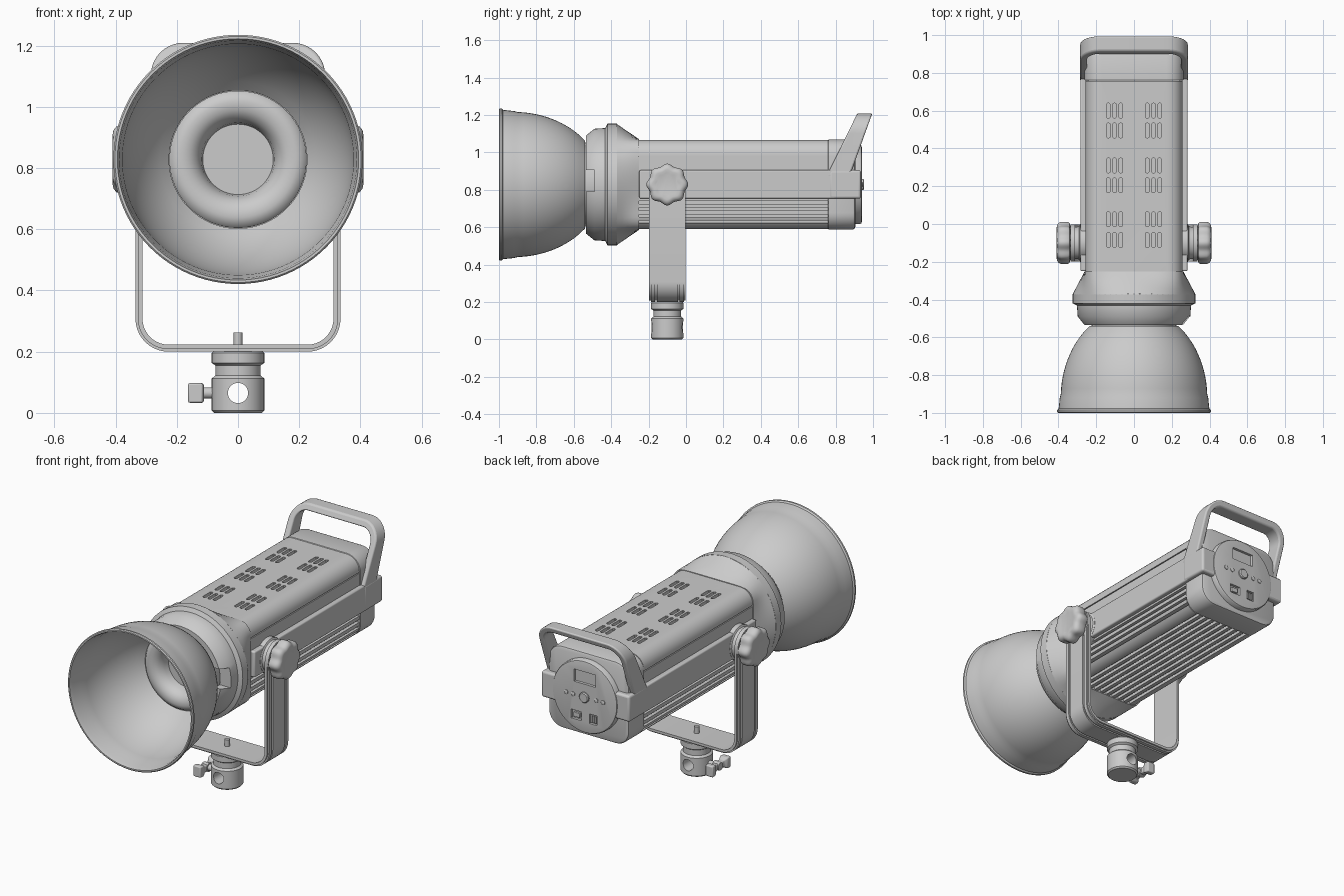
import bpy, bmesh
from math import sin, cos, pi, radians, sqrt

if "Cube" in bpy.data.objects:
    bpy.data.objects.remove(bpy.data.objects["Cube"])

CZ = 0.828   # height of the lamp axis
PY = -0.1    # pivot position along y


def add_loft(bm, rings, loop=False):
    vs = [[bm.verts.new(p) for p in r] for r in rings]
    n = len(rings[0])
    for i in range(len(vs) if loop else len(vs) - 1):
        a, b = vs[i], vs[(i + 1) % len(vs)]
        for j in range(n):
            k = (j + 1) % n
            bm.faces.new((a[j], a[k], b[k], b[j]))
    if not loop:
        bm.faces.new(vs[0][::-1])
        bm.faces.new(vs[-1])


def finish(name, bm, angle=35, bevel=0):
    bmesh.ops.recalc_face_normals(bm, faces=bm.faces)
    me = bpy.data.meshes.new(name)
    bm.to_mesh(me)
    bm.free()
    ob = bpy.data.objects.new(name, me)
    bpy.context.collection.objects.link(ob)
    if bevel:
        m = ob.modifiers.new("bevel", 'BEVEL')
        m.width, m.segments, m.limit_method = bevel, 3, 'ANGLE'
    smooth(ob, angle)
    return ob


def activate(ob):
    bpy.ops.object.select_all(action='DESELECT')
    ob.select_set(True)
    bpy.context.view_layer.objects.active = ob


def smooth(ob, angle=35):
    activate(ob)
    bpy.ops.object.shade_smooth_by_angle(angle=radians(angle))


def loft(name, rings, loop=False, **kw):
    bm = bmesh.new()
    add_loft(bm, rings, loop)
    return finish(name, bm, **kw)


def lathe(name, prof, centre, axis, n=64, loop=False, lobes=0, amp=0):
    rings = []
    for a, r in prof:
        ring = []
        for i in range(n):
            t = 2 * pi * i / n
            q = r * (1 + amp * cos(lobes * t))
            u, v = q * cos(t), q * sin(t)
            p = {'X': (a, u, v), 'Y': (u, a, v), 'Z': (u, v, a)}[axis]
            ring.append(tuple(p[k] + centre[k] for k in range(3)))
        rings.append(ring)
    return loft(name, rings, loop)


def add_box(bm, x0, x1, y0, y1, z0, z1):
    add_loft(bm, [[(x0, y, z0), (x1, y, z0), (x1, y, z1), (x0, y, z1)] for y in (y0, y1)])


def box(name, *b, bevel=0):
    bm = bmesh.new()
    add_box(bm, *b)
    return finish(name, bm, bevel=bevel)


def cut(ob, bm):
    c = finish("cutter", bm)
    c.hide_render = True
    activate(ob)
    m = ob.modifiers.new("cut", 'BOOLEAN')
    m.operation, m.object, m.solver = 'DIFFERENCE', c, 'EXACT'
    bpy.ops.object.modifier_apply(modifier=m.name)
    bpy.data.objects.remove(c)
    smooth(ob)


def round_rect(hx, hz, r, y, n=8):
    pts = []
    for q, (sx, sz) in enumerate(((1, 1), (-1, 1), (-1, -1), (1, -1))):
        for i in range(n + 1):
            a = pi / 2 * (q + i / n)
            pts.append((sx * (hx - r) + r * cos(a), y, CZ + sz * (hz - r) + r * sin(a)))
    return pts


def u_path(hx, z0, z1, r, n=10):
    """Stations (x, z, normal x, normal z) along a U from z0 to z1 and back."""
    s = 1 if z1 > z0 else -1
    half = [(hx, z0, 1, 0)]
    for i in range(n + 1):
        a = pi / 2 * i / n
        half.append((hx - r + r * cos(a), z1 - s * r + s * r * sin(a), cos(a), s * sin(a)))
    return half + [(-x, z, -nx, nz) for x, z, nx, nz in reversed(half)]


# reflector bowl: elliptical shell with a rolled rim
curve = [(y, 0.388 * sqrt(1 - ((y + 0.92) / 0.478) ** 2))
         for y in (-0.9 + 0.03 * i for i in range(13))]
outer = [(-1, 0.402), (-0.995, 0.407), (-0.985, 0.407), (-0.978, 0.399), (-0.92, 0.393)] + curve
inner = [(y, r - 0.01) for y, r in reversed(curve)] + [(-0.92, 0.382), (-0.978, 0.388), (-1, 0.394)]
lathe("reflector", outer + inner, (0, 0, CZ), 'Y', 96, loop=True)

# light source ring and disc
lathe("light_source", [(-0.45, 0.22), (-0.54, 0.224), (-0.555, 0.212), (-0.562, 0.19), (-0.558, 0.16),
                       (-0.54, 0.135), (-0.51, 0.12), (-0.48, 0.115)], (0, 0, CZ), 'Y')

# mount collar with a side notch
collar = lathe("mount_collar", [(-0.535, 0.227), (-0.535, 0.262), (-0.49, 0.298), (-0.432, 0.302),
                                (-0.42, 0.325), (-0.37, 0.325), (-0.36, 0.3), (-0.36, 0.227)],
               (0, 0, CZ), 'Y', loop=True)
bm = bmesh.new()
add_box(bm, 0.2, 0.4, -0.6, -0.49, 0.79, 0.905)
cut(collar, bm)

# neck blending the round collar into the square body
rings = []
for k in range(5):
    f = k / 4
    ring = []
    for i in range(96):
        t = 2 * pi * i / 96
        sq = ((abs(cos(t)) / 0.262) ** 8 + (abs(sin(t)) / 0.243) ** 8) ** (-1 / 8)
        r = 0.325 * (1 - f) + min(sq, 0.325) * f
        ring.append((r * cos(t), -0.372 + 0.12 * f, CZ + r * sin(t)))
    rings.append(ring)
loft("neck", rings)

# body with top vents, side seams and lower cooling grooves
body = loft("body", [round_rect(0.257, 0.239, 0.08, y) for y in (-0.26, 0.758)])
bm = bmesh.new()
for s in (-1, 1):
    for z, w in ((0.978, 0.006), (0.733, 0.016), (0.696, 0.016), (0.661, 0.014), (0.629, 0.014)):
        d = 0.25 if w < 0.01 else 0.238 if z > 0.66 else 0.222
        add_box(bm, *sorted((s * d, s * 0.3)), -0.3, 0.8, z - w / 2, z + w / 2)
    for x in (0.07, 0.103, 0.136):
        for y in (0.6, 0.495, 0.31, 0.205, 0.025, -0.085):
            slot = [(s * x + 0.01 * cos(a), y + (0.03 if q else -0.03) + 0.01 * sin(a))
                    for q in (1, 0) for a in (pi * (1 - q) + pi * i / 5 for i in range(6))]
            add_loft(bm, [[(px, py, z) for px, py in slot] for z in (1.05, 1.1)])
for i in range(-4, 5):
    add_box(bm, i * 0.042 - 0.01, i * 0.042 + 0.01, -0.3, 0.8, 0.55, 0.606)
cut(body, bm)

# rear housing, cross bar and side rails
loft("rear_housing", [round_rect(0.262 - d, 0.241 - d, 0.09 - d, y)
                      for y, d in ((0.76, 0.003), (0.763, 0), (0.89, 0), (0.9, 0.004), (0.905, 0.014))])
box("rear_bar", -0.286, 0.286, 0.765, 0.935, 0.753, 0.905, bevel=0.012)
for s in (-1, 1):
    box("side_rail", *sorted((s * 0.24, s * 0.284)), -0.25, 0.8, 0.753, 0.905, bevel=0.008)

# control panel disc with recessed display and sockets
panel = lathe("control_panel", [(0.88, 0.212), (0.93, 0.212), (0.938, 0.207), (0.94, 0.2)], (0, 0, CZ), 'Y')
bm = bmesh.new()
for x, z, w, h in ((0, 0.94, 0.07, 0.036), (0.055, 0.71, 0.034, 0.026), (-0.055, 0.71, 0.024, 0.028)):
    add_box(bm, x - w, x + w, 0.925, 1, z - h, z + h)
cut(panel, bm)
box("power_socket", 0.035, 0.075, 0.92, 0.937, 0.695, 0.722, bevel=0.003)
for i in range(3):
    box("data_socket", -0.073 + i * 0.014, -0.064 + i * 0.014, 0.92, 0.938, 0.69, 0.73)
lathe("dial", [(0.93, 0.03), (0.948, 0.03), (0.953, 0.025)], (0, 0, CZ), 'Y', 32)
for x in (-0.12, -0.075, 0.075, 0.12):
    lathe("button", [(0.93, 0.013), (0.944, 0.013), (0.946, 0.01)], (x, 0, CZ), 'Y', 20)

# carry handle leaning backwards
rings = []
for x, z, nx, nz in u_path(0.248, 0.87, 1.172, 0.07):
    ring = []
    for d, back in ((0, 0), (0.037, 0), (0.037, 1), (0, 1)):
        px, pz = x + nx * d, z + nz * d
        y = 0.885 + (pz - 0.9) * 0.36 if back else 0.765 + (pz - 0.9) * 0.49
        ring.append((px, y, pz))
    rings.append(ring)
loft("carry_handle", rings, bevel=0.009)

# yoke bracket with raised ribs on the outside
sec = [(-0.098, 0), (-0.098, 0.015)]
for a, b in ((-0.088, -0.066), (-0.056, 0.056), (0.066, 0.088)):
    sec += [(a, 0.015), (a, 0.023), (b, 0.023), (b, 0.015)]
sec += [(0.098, 0.015), (0.098, 0)]
loft("yoke", [[(x + nx * d, PY + y, z + nz * d) for y, d in sec]
              for x, z, nx, nz in u_path(0.312, CZ, 0.223, 0.085)])

# pivots and lobed tightening knobs
for s in (-1, 1):
    lathe("yoke_end", [(s * 0.312, 0.098), (s * 0.335, 0.098)], (0, PY, CZ), 'X')
    lathe("pivot", [(s * a, r) for a, r in ((0.24, 0.1), (0.285, 0.1), (0.29, 0.09), (0.3, 0.085), (0.345, 0.085))],
          (0, PY, CZ), 'X')
    lathe("knob", [(s * a, r) for a, r in ((0.337, 0.085), (0.341, 0.1), (0.352, 0.106), (0.385, 0.106),
                                           (0.398, 0.101), (0.407, 0.09), (0.41, 0.075), (0.406, 0.06))],
          (0, PY, CZ), 'X', 96, lobes=8, amp=0.055)

# stand mount with cross hole
mount = lathe("stand_mount", [(0, 0.078), (0.008, 0.086), (0.112, 0.086), (0.122, 0.074), (0.155, 0.074),
                              (0.163, 0.086), (0.195, 0.086), (0.203, 0.08)], (0, PY, 0), 'Z')
bm = bmesh.new()
add_loft(bm, [[(0.033 * cos(pi * i / 16), y, 0.065 + 0.033 * sin(pi * i / 16)) for i in range(32)]
              for y in (-0.3, 0.1)])
cut(mount, bm)
lathe("yoke_bolt", [(0.19, 0.014), (0.262, 0.014)], (0, PY, 0), 'Z', 24)

# wing screw on the left
lathe("screw_shaft", [(-0.07, 0.018), (-0.115, 0.018), (-0.115, 0.026), (-0.155, 0.022)], (0, PY, 0.065), 'X', 24)
for s in (-1, 1):
    loft("screw_wing", [[(x - w, PY + s * y, 0.065 - h), (x + w, PY + s * y, 0.065 - h),
                         (x + w, PY + s * y, 0.065 + h), (x - w, PY + s * y, 0.065 + h)]
                        for y, x, w, h in ((0, -0.13, 0.018, 0.018), (0.04, -0.135, 0.016, 0.02),
                                           (0.055, -0.137, 0.026, 0.032), (0.085, -0.139, 0.024, 0.032))],
         bevel=0.006)
